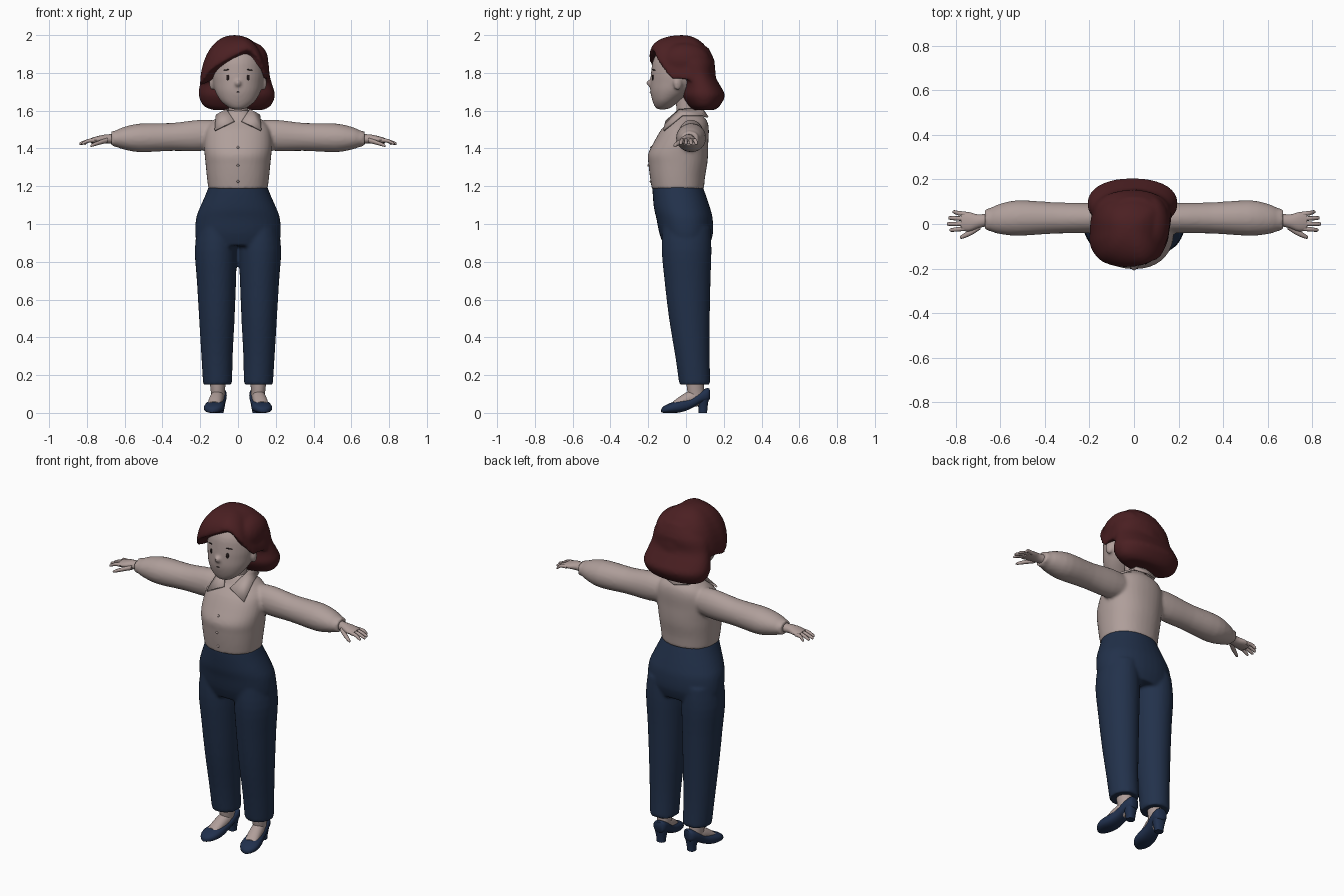
import bpy, bmesh, math
from mathutils import Vector, Matrix

if "Cube" in bpy.data.objects:
    bpy.data.objects.remove(bpy.data.objects["Cube"])


def material(name, rgb):
    m = bpy.data.materials.new(name)
    m.diffuse_color = (*rgb, 1)
    m.use_nodes = True
    m.node_tree.nodes["Principled BSDF"].inputs["Base Color"].default_value = m.diffuse_color
    return m


SKIN = material("skin", (0.43, 0.34, 0.32))
CLOTH = material("blouse_cloth", (0.43, 0.345, 0.325))
NAVY = material("navy_cloth", (0.016, 0.031, 0.07))
LEATHER = material("shoe_leather", (0.015, 0.03, 0.075))
HAIR = material("hair_red_brown", (0.07, 0.014, 0.016))
DARK = material("eye_dark", (0.02, 0.012, 0.012))


def spline(pts, steps, closed=False):
    """Smooth path through points of any dimension."""
    n, out = len(pts), []
    at = (lambda i: pts[i % n]) if closed else (lambda i: pts[min(max(i, 0), n - 1)])
    for i in range(n if closed else n - 1):
        for s in range(steps):
            t = s / steps
            out.append([b + 0.5 * t * (c - a + t * (2*a - 5*b + 4*c - d + t * (3*(b - c) + d - a)))
                        for a, b, c, d in zip(at(i - 1), at(i), at(i + 1), at(i + 2))])
    return out if closed else out + [list(pts[-1])]


def loft(bm, axis, rings, n=24, power=2.0, steps=3):
    """Closed tube; ring = (position on axis, centre a, centre b, radius a, radius b)."""
    def place(t, a, b):
        return {'x': (t, a, b), 'y': (a, t, b), 'z': (a, b, t)}[axis]
    loops = []
    for t, a, b, ra, rb in spline(rings, steps):
        loop = []
        for k in range(n):
            c, s = math.cos(2*math.pi*k/n), math.sin(2*math.pi*k/n)
            ca = math.copysign(abs(c) ** (2/power), c)
            sb = math.copysign(abs(s) ** (2/power), s)
            loop.append(bm.verts.new(place(t, a + ra*ca, b + rb*sb)))
        loops.append(loop)
    for lo, hi in zip(loops, loops[1:]):
        for k in range(n):
            bm.faces.new((lo[k], lo[(k+1) % n], hi[(k+1) % n], hi[k]))
    bm.faces.new(loops[0][::-1])
    bm.faces.new(loops[-1])


def ball(bm, loc, rad, yaw=0.0, tilt=0.0):
    mat = (Matrix.Translation(loc) @ Matrix.Rotation(yaw, 4, 'Z')
           @ Matrix.Rotation(tilt, 4, 'Y') @ Matrix.Diagonal((*rad, 1)))
    bmesh.ops.create_uvsphere(bm, u_segments=20, v_segments=12, radius=1, matrix=mat)


def mirror_all(bm):
    geom = bm.verts[:] + bm.edges[:] + bm.faces[:]
    dup = bmesh.ops.duplicate(bm, geom=geom)["geom"]
    for v in dup:
        if isinstance(v, bmesh.types.BMVert):
            v.co.x *= -1


def finish(bm, name, mat, voxel=0, smooth=3, angle=50):
    bmesh.ops.recalc_face_normals(bm, faces=bm.faces[:])
    me = bpy.data.meshes.new(name)
    bm.to_mesh(me)
    bm.free()
    me.materials.append(mat)
    ob = bpy.data.objects.new(name, me)
    bpy.context.collection.objects.link(ob)
    bpy.ops.object.select_all(action='DESELECT')
    ob.select_set(True)
    bpy.context.view_layer.objects.active = ob
    if voxel:  # fuse overlapping volumes into one soft surface
        me.shade_smooth()
        r = ob.modifiers.new("fuse", 'REMESH')
        r.mode, r.voxel_size, r.use_smooth_shade = 'VOXEL', voxel, True
        s = ob.modifiers.new("soften", 'SMOOTH')
        s.factor, s.iterations = 0.5, smooth
    else:
        bpy.ops.object.shade_smooth_by_angle(angle=math.radians(angle))
    return ob


# Blouse: sleeves and torso
bm = bmesh.new()
loft(bm, 'x', [(.08, .025, 1.475, .06, .07), (.2, .027, 1.469, .068, .083), (.35, .027, 1.461, .07, .074),
               (.52, .027, 1.456, .08, .076), (.61, .022, 1.454, .066, .058), (.645, .02, 1.452, .052, .044),
               (.67, .02, 1.451, .049, .04)])
mirror_all(bm)
loft(bm, 'z', [(1.185, 0, -.043, .157, .138), (1.25, 0, -.045, .165, .146), (1.32, 0, -.043, .172, .156),
               (1.37, 0, -.042, .177, .159), (1.43, 0, -.027, .18, .145), (1.50, 0, -.005, .17, .126),
               (1.545, 0, .012, .135, .1), (1.575, 0, .008, .088, .078), (1.6, 0, .002, .058, .058)],
     n=36, power=2.2)
finish(bm, "blouse", CLOTH, voxel=.01)

# Collar flaps
bm = bmesh.new()
flap = [(.06, -.035, 1.605), (.02, -.105, 1.545), (.122, -.118, 1.495), (.115, -.02, 1.575)]
bm.faces.new([bm.verts.new(p) for p in flap])
mid = [(.06, -.035, 1.605), (.115, -.02, 1.575), (.075, .09, 1.575), (.04, .075, 1.61)]
bm.faces.new([bm.verts.new(p) for p in mid])
back = [(.04, .075, 1.61), (.075, .09, 1.575), (0, .115, 1.565), (0, .085, 1.61)]
bm.faces.new([bm.verts.new(p) for p in back])
mirror_all(bm)
bmesh.ops.remove_doubles(bm, verts=bm.verts[:], dist=.001)
ob = finish(bm, "collar", CLOTH)
sol = ob.modifiers.new("thickness", 'SOLIDIFY')
sol.thickness, sol.offset = .01, 0

# Blouse buttons
bm = bmesh.new()
for y, z in ((-.184, 1.405), (-.199, 1.31), (-.187, 1.225)):
    ball(bm, (0, y, z), (.007, .006, .007))
finish(bm, "buttons", CLOTH)

# Trousers: legs and hips
bm = bmesh.new()
loft(bm, 'z', [(.15, .108, .047, .077, .083), (.3, .111, .034, .083, .091), (.5, .112, .018, .094, .108),
               (.7, .114, .008, .104, .122), (.86, .117, .003, .112, .132), (.98, .115, .002, .1, .128)], n=28)
mirror_all(bm)
loft(bm, 'z', [(.885, 0, .003, .215, .12), (.95, 0, .001, .227, .142), (1.03, 0, -.008, .222, .149),
               (1.08, 0, -.02, .205, .149), (1.15, 0, -.035, .174, .141), (1.205, 0, -.046, .152, .132)],
     n=36, power=2.15)
finish(bm, "trousers", NAVY, voxel=.01)

# Hands: palm, fingers and thumb
bm = bmesh.new()
loft(bm, 'x', [(.65, .02, 1.45, .028, .026), (.70, .012, 1.45, .031, .024),
               (.74, .01, 1.447, .043, .019), (.778, .012, 1.441, .041, .014)], n=16)
for y, y2, tip in ((.044, .054, .815), (.023, .027, .834), (.001, 0, .84), (-.02, -.027, .828)):
    loft(bm, 'x', [(.755, y, 1.443, .011, .011), (.79, (y + y2) / 2, 1.441, .01, .01),
                   (tip - .007, y2, 1.427, .008, .008), (tip, y2, 1.424, .003, .003)], n=10)
loft(bm, 'x', [(.69, -.01, 1.443, .014, .014), (.73, -.035, 1.432, .015, .012),
               (.77, -.056, 1.418, .01, .009), (.782, -.06, 1.413, .004, .004)], n=10)
mirror_all(bm)
finish(bm, "hands", SKIN)


def turn_out(bm):
    """Point the toes outwards, set on the leg line and mirror."""
    bmesh.ops.rotate(bm, cent=(0, .05, 0), matrix=Matrix.Rotation(math.radians(10), 3, 'Z'), verts=bm.verts[:])
    bmesh.ops.translate(bm, vec=(.107, 0, 0), verts=bm.verts[:])
    mirror_all(bm)


# Feet and ankles
bm = bmesh.new()
loft(bm, 'z', [(.075, 0, .06, .036, .045), (.11, 0, .052, .037, .045), (.17, 0, .048, .043, .048)], n=20)
loft(bm, 'y', [(-.07, 0, .04, .034, .02), (-.03, 0, .058, .037, .032), (.02, 0, .075, .037, .043),
               (.06, 0, .08, .034, .045), (.1, 0, .085, .025, .035)], n=20)
turn_out(bm)
finish(bm, "feet", SKIN)

# Court shoes with block heels
bm = bmesh.new()
loft(bm, 'y', [(-.132, 0, .012, .012, .01), (-.118, 0, .018, .034, .018), (-.085, 0, .026, .051, .026),
               (-.035, 0, .034, .052, .032), (.02, 0, .05, .044, .03), (.07, 0, .08, .043, .032),
               (.11, 0, .095, .037, .036), (.124, 0, .098, .024, .03)], n=24, power=2.5)
loft(bm, 'z', [(0, 0, .09, .024, .022), (.03, 0, .09, .027, .024), (.08, 0, .088, .038, .033)], n=16, power=2.6)
turn_out(bm)
finish(bm, "shoes", LEATHER)

# Neck
bm = bmesh.new()
loft(bm, 'z', [(1.5, 0, .005, .055, .055), (1.58, 0, 0, .05, .05), (1.7, 0, -.005, .05, .05)])
finish(bm, "neck", SKIN)

# Head with nose and ears
bm = bmesh.new()
loft(bm, 'z', [(1.607, 0, -.125, .022, .018), (1.617, 0, -.12, .05, .042), (1.65, 0, -.106, .09, .071),
               (1.70, 0, -.075, .12, .114), (1.75, 0, -.05, .134, .139), (1.8, 0, -.04, .14, .145),
               (1.87, 0, -.03, .134, .143), (1.93, 0, -.02, .1, .11), (1.965, 0, -.015, .04, .05)], n=36)
ball(bm, (0, -.189, 1.745), (.017, .021, .018))
for sx in (-1, 1):
    ball(bm, (sx * .137, -.043, 1.745), (.014, .024, .037), yaw=sx * .35)
finish(bm, "head", SKIN, voxel=.008, smooth=3)

# Eyes, brows and mouth as thin plates
bm = bmesh.new()
for sx in (-1, 1):
    ball(bm, (sx * .054, -.176, 1.775), (.008, .0045, .015), yaw=sx * .42)
    ball(bm, (sx * .062, -.171, 1.816), (.018, .0045, .003), yaw=sx * .45, tilt=sx * .1)
ball(bm, (0, -.188, 1.698), (.009, .0045, .003))
finish(bm, "face_marks", DARK)

# Hair: swept fringe cap drawn down from the crown to an uneven hem
bm = bmesh.new()
hem = spline([(.06, -.178, 1.92), (.118, -.148, 1.86), (.15, -.085, 1.775), (.16, -.03, 1.765),
              (.168, .05, 1.76), (.13, .12, 1.78), (0, .158, 1.78), (-.13, .12, 1.78), (-.187, .05, 1.76),
              (-.2, -.04, 1.735), (-.195, -.105, 1.745), (-.15, -.165, 1.81), (-.075, -.192, 1.86),
              (0, -.192, 1.9)], 4, closed=True)
crown, n, rows = Vector((-.02, -.02, 2.0)), len(hem), 10
top = bm.verts.new(crown)
core = bm.verts.new((0, 0, 1.82))
prev = None
for r in range(1, rows + 1):
    f = math.pi / 2 * r / rows
    out, up = math.sin(f) ** .92, math.cos(f)
    row = [bm.verts.new((crown.x + (x - crown.x) * out, crown.y + (y - crown.y) * out,
                         z + (crown.z - z) * up)) for x, y, z in hem]
    for k in range(n):
        j = (k + 1) % n
        bm.faces.new((prev[k], row[k], row[j], prev[j]) if prev else (top, row[k], row[j]))
    prev = row
for k in range(n):
    bm.faces.new((prev[k], core, prev[(k + 1) % n]))
# side lobe past the parting, and the bob flicking out at the nape
ball(bm, (.078, -.005, 1.862), (.083, .135, .098))
loft(bm, 'z', [(1.603, 0, .095, .13, .055), (1.625, -.005, .096, .178, .083), (1.68, -.006, .093, .202, .113),
               (1.73, -.01, .083, .194, .1), (1.79, -.01, .06, .178, .092), (1.86, -.006, .03, .166, .122),
               (1.93, 0, .005, .12, .115)], n=36, power=2.2)
finish(bm, "hair", HAIR, voxel=.01, smooth=4)
